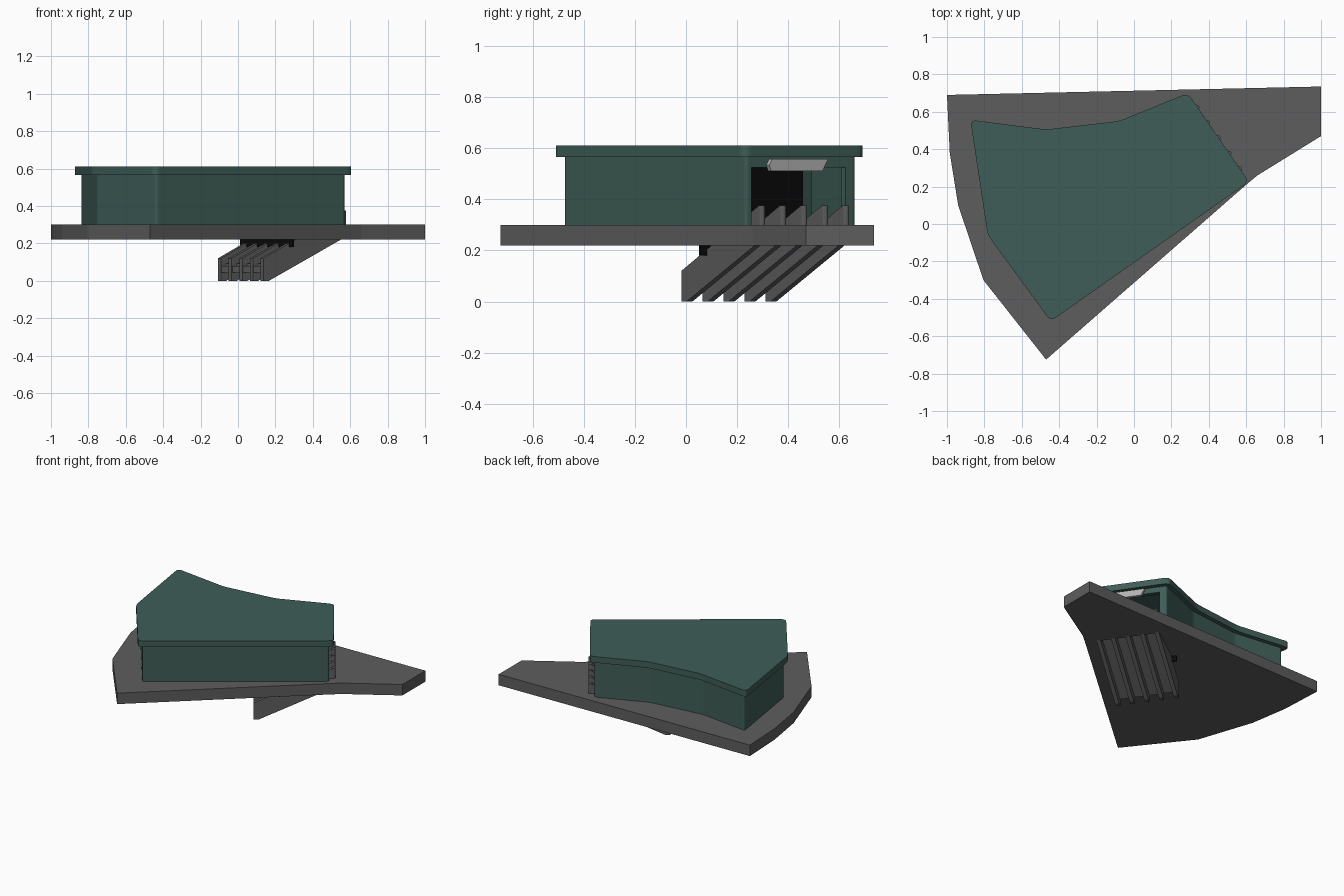
import bpy, bmesh
from math import cos, sin, pi
from mathutils import Vector

if "Cube" in bpy.data.objects:
    bpy.data.objects.remove(bpy.data.objects["Cube"])


def material(name, c):
    m = bpy.data.materials.new(name)
    m.diffuse_color = (*c, 1)
    m.use_nodes = True
    m.node_tree.nodes["Principled BSDF"].inputs["Base Color"].default_value = m.diffuse_color
    return m


GREEN = material("green_cladding", (0.05, 0.11, 0.095))
GREY = material("dark_grey", (0.11, 0.11, 0.11))
BLACK = material("black", (0.003, 0.003, 0.003))
LIGHT = material("light_grey", (0.45, 0.45, 0.45))

# Entrance frame: S points out of the doorway, T runs along it
O = Vector((0.45, 0.46, 0))
S = Vector((0.821, 0.571, 0))
T = Vector((0.571, -0.821, 0))


def local(s, t, z):
    return O + S * s + T * t + Vector((0, 0, z))


def loft(name, a, b, mat):
    """Solid between two matching loops."""
    bm = bmesh.new()
    va = [bm.verts.new(p) for p in a]
    vb = [bm.verts.new(p) for p in b]
    n = len(va)
    bm.faces.new(va[::-1])
    bm.faces.new(vb)
    for i in range(n):
        j = (i + 1) % n
        bm.faces.new((va[i], va[j], vb[j], vb[i]))
    bmesh.ops.recalc_face_normals(bm, faces=bm.faces)
    me = bpy.data.meshes.new(name)
    bm.to_mesh(me)
    bm.free()
    me.materials.append(mat)
    ob = bpy.data.objects.new(name, me)
    bpy.context.collection.objects.link(ob)
    return ob


def prism(name, pts, z0, z1, mat):
    return loft(name, [(p[0], p[1], z0) for p in pts], [(p[0], p[1], z1) for p in pts], mat)


def across(name, profile, t0, t1, mat):
    """Extrude an (s, z) profile along the doorway."""
    return loft(name, [local(s, t0, z) for s, z in profile],
                [local(s, t1, z) for s, z in profile], mat)


def box(name, s0, s1, t0, t1, z0, z1, mat):
    return across(name, [(s0, z0), (s1, z0), (s1, z1), (s0, z1)], t0, t1, mat)


def cut(ob, cutter):
    cutter.hide_render = True
    m = ob.modifiers.new("cut", 'BOOLEAN')
    m.operation, m.solver, m.object = 'DIFFERENCE', 'EXACT', cutter
    bpy.context.view_layer.objects.active = ob
    bpy.ops.object.modifier_apply(modifier=m.name)
    bpy.data.objects.remove(cutter)


def inset(pts, d):
    """Mitred inset of a counter-clockwise outline."""
    out = []
    for i, p in enumerate(pts):
        e1 = (p - pts[i - 1]).normalized()
        e2 = (pts[(i + 1) % len(pts)] - p).normalized()
        n1, n2 = Vector((-e1.y, e1.x)), Vector((-e2.y, e2.x))
        out.append(p + (n1 + n2) * d / (1 + n1.dot(n2)))
    return out


def rounded(pts, r, seg=5):
    out = []
    for i, p in enumerate(pts):
        a = p + (pts[i - 1] - p).normalized() * r
        b = p + (pts[(i + 1) % len(pts)] - p).normalized() * r
        for k in range(seg + 1):
            u = k / seg
            out.append(a * (1 - u) ** 2 + p * 2 * u * (1 - u) + b * u * u)
    return out


# Ground slab with the stair well cut through it
slab = prism("ground_slab", [(-1, 0.69), (-0.985, 0.38), (-0.94, 0.1), (-0.805, -0.3),
             (-0.47, -0.725), (0.6, 0.21), (0.66, 0.26), (1, 0.47), (1, 0.735)], 0.22, 0.30, GREY)
cut(slab, box("well_cutter", -0.36, -0.035, -0.2, 0.2, 0.1, 0.4, GREY))

# Pavilion roof and hollow walls
outline = [Vector(p) for p in [(-0.875, 0.557), (-0.47, 0.505), (-0.08, 0.55), (0.288, 0.7),
           (0.615, 0.226), (-0.445, -0.52), (-0.782, -0.06)]][::-1]
prism("roof", rounded(outline, 0.035), 0.565, 0.61, GREEN)
walls = prism("walls", rounded(inset(outline, 0.03), 0.015), 0.30, 0.565, GREEN)
cut(walls, prism("room_cutter", inset(outline, 0.06), 0.2, 0.564, GREEN))
cut(walls, box("door_cutter", -0.1, 0.1, -0.217, 0.228, 0.2, 0.525, GREEN))

# Dark screen at the back of the stair well
box("back_screen", -0.365, -0.355, -0.245, 0.245, 0.18, 0.525, BLACK)

# Sloping partitions with rounded newels at the entrance
for i in range(5):
    t = -0.2 + 0.1 * i
    across("stair_partition", [(0, 0.30), (0, 0.375), (-0.53, 0.12), (-0.53, 0),
           (-0.495, 0), (-0.02, 0.223), (-0.02, 0.30)], t - 0.014, t + 0.014, GREY)
    c = local(0, t, 0)
    prism("newel", [(c.x + 0.014 * cos(k * pi / 6), c.y + 0.014 * sin(k * pi / 6))
                    for k in range(12)], 0.30, 0.375, GREY)

# Stepped flights between the partitions
N = 18
run, rise = 0.49 / N, 0.235 / N
steps = []
for k in range(N):
    steps += [(-0.035 - k * run, 0.30 - k * rise), (-0.035 - (k + 1) * run, 0.30 - k * rise)]
steps += [(-0.525, 0.045), (-0.035, 0.27)]
for i in range(4):
    across("stair_flight", steps, -0.186 + 0.1 * i, -0.114 + 0.1 * i, GREY)

# Blank sign plate over the doorway
sign = [(-0.122, 0.557), (0.145, 0.557), (0.158, 0.535), (0.148, 0.51), (-0.095, 0.51)]
loft("sign_plate", [local(-0.03, t, z) for t, z in sign],
     [local(-0.008, t, z) for t, z in sign], LIGHT)
